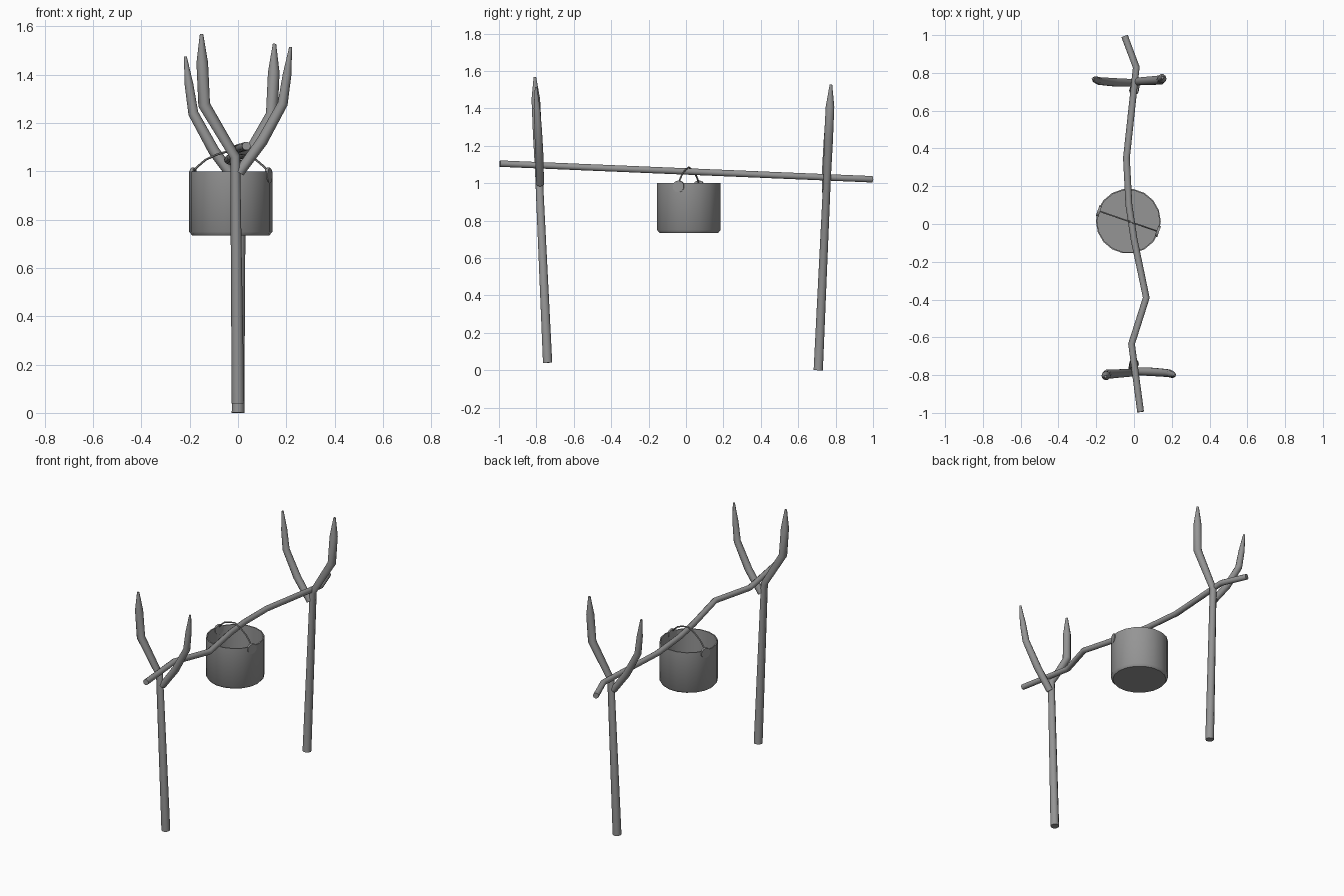
import bpy, bmesh, math
from mathutils import Vector, Matrix

cube = bpy.data.objects.get("Cube")
if cube:
    bpy.data.objects.remove(cube, do_unlink=True)

GREY = (0.3, 0.3, 0.3, 1)
mat = bpy.data.materials.new("plain grey")
mat.use_nodes = True
mat.diffuse_color = GREY
mat.node_tree.nodes["Principled BSDF"].inputs["Base Color"].default_value = GREY


def finish(bm, name, angle=40):
    bmesh.ops.recalc_face_normals(bm, faces=bm.faces[:])
    mesh = bpy.data.meshes.new(name)
    bm.to_mesh(mesh)
    bm.free()
    mesh.materials.append(mat)
    obj = bpy.data.objects.new(name, mesh)
    bpy.context.collection.objects.link(obj)
    bpy.ops.object.select_all(action='DESELECT')
    obj.select_set(True)
    bpy.context.view_layer.objects.active = obj
    bpy.ops.object.shade_smooth_by_angle(angle=math.radians(angle))
    return obj


def bridge(bm, a, b):
    n = len(a)
    for i in range(n):
        j = (i + 1) % n
        bm.faces.new((a[i], a[j], b[j], b[i]))


def tube(name, points, ref, sides=10, place=None):
    """Sweep a round section along (x, y, z, radius) points."""
    bm = bmesh.new()
    path = [Vector(p[:3]) for p in points]
    rings = []
    for k, p in enumerate(path):
        before = (p - path[k - 1]).normalized() if k else Vector()
        after = (path[k + 1] - p).normalized() if k < len(path) - 1 else Vector()
        tangent = (before + after).normalized()
        u = tangent.cross(Vector(ref)).normalized()
        v = tangent.cross(u)
        rings.append([bm.verts.new(p + points[k][3] * (u * math.cos(t) + v * math.sin(t)))
                      for t in (math.tau * i / sides for i in range(sides))])
    for a, b in zip(rings, rings[1:]):
        bridge(bm, a, b)
    bm.faces.new(rings[0])
    bm.faces.new(rings[-1])
    if place:
        bm.transform(place)
    return finish(bm, name)


# Forked posts: the back one is the front one turned half round and set lower
post = [(0, -.74, .04, .026), (-.012, -.787, 1.06, .021), (-.14, -.795, 1.275, .025),
        (-.148, -.803, 1.45, .024), (-.151, -.808, 1.568, .007)]
prong = [(.005, -.78, .995, .021), (.1, -.783, 1.125, .023), (.185, -.79, 1.28, .021),
         (.203, -.797, 1.4, .018), (.218, -.802, 1.515, .006)]
turned = Matrix.Translation((0, -.033, -.04)) @ Matrix.Rotation(math.pi, 4, 'Z')
for side, place in (("front", None), ("back", turned)):
    tube(side + "_post", post, (0, 1, 0), place=place)
    tube(side + "_fork_branch", prong, (0, 1, 0), place=place)

# Crooked crossbar
bends = [(.035, -.995), (-.013, -.635), (.065, -.39), (0, -.08), (-.027, .1),
         (-.04, .35), (.012, .83), (-.05, .995)]
tube("crossbar", [(x, y, 1.063 - .042 * y, .018) for x, y in bends], (0, 0, 1))

# Open pot, turned from a profile with a thin wall
CENTRE = Vector((-.03, .015, 0))
profile = [(.16, .735), (.172, .75), (.172, 1.0), (.165, 1.0), (.165, .755)]
SIDES = 18
bm = bmesh.new()
rings = [[bm.verts.new(CENTRE + Vector((r * math.cos(t), r * math.sin(t), z)))
          for t in (math.tau * i / SIDES for i in range(SIDES))] for r, z in profile]
for a, b in zip(rings, rings[1:]):
    bridge(bm, a, b)
bm.faces.new(rings[0])
bm.faces.new(rings[-1])
finish(bm, "pot")

# Lugs on the rim, at both ends of the handle
across = Vector((.945, -.327, 0))
for name, s in (("left_lug", 1), ("right_lug", -1)):
    bm = bmesh.new()
    bmesh.ops.create_cone(bm, cap_ends=True, segments=10, radius1=.032, radius2=.032, depth=.014)
    turn = across.to_track_quat('Z', 'Y').to_matrix().to_4x4()
    bm.transform(Matrix.Translation(CENTRE + across * s * .165 + Vector((0, 0, .983))) @ turn)
    finish(bm, name)

# Wire handle, arched over the crossbar
arch = [(-.165, 1.0), (-.145, 1.02), (-.11, 1.048), (-.06, 1.07), (0, 1.086),
        (.06, 1.07), (.11, 1.048), (.145, 1.02), (.165, 1.0)]
handle = [(*(CENTRE + across * d).xy, z, .0045) for d, z in arch]
tube("handle", handle, (.327, .945, 0), sides=6)
